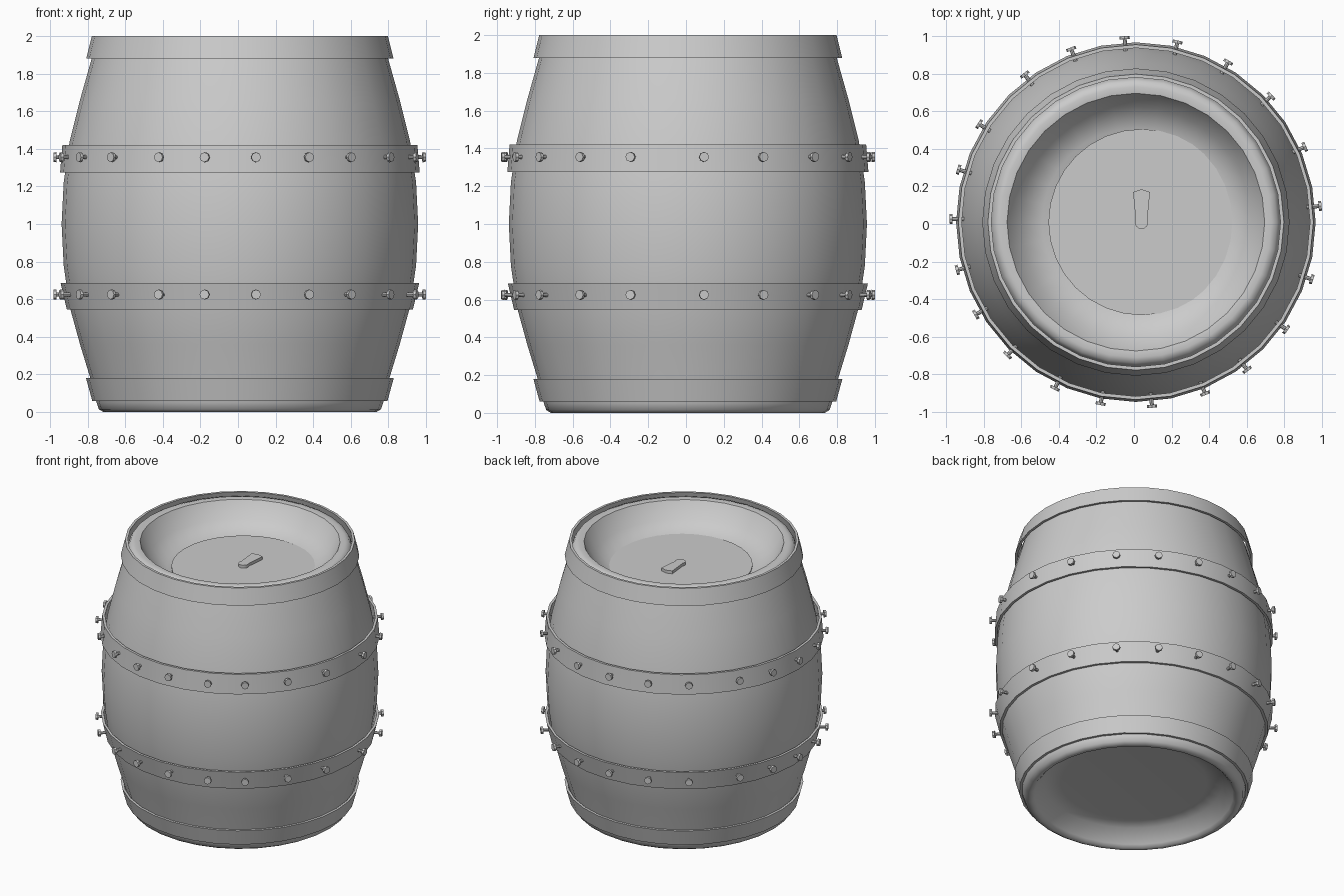
import bpy, bmesh
from math import sin, cos, pi, radians
from mathutils import Matrix, Vector

cube = bpy.data.objects.get("Cube")
if cube:
    bpy.data.objects.remove(cube)

CENTRE = Vector((0.01, 0.01, 0))
SIDES = 32

grey = bpy.data.materials.new("plain_grey")
grey.use_nodes = True
grey.diffuse_color = (0.6, 0.6, 0.6, 1)
grey.node_tree.nodes["Principled BSDF"].inputs["Base Color"].default_value = (0.6, 0.6, 0.6, 1)


def finish(name, bm, location, angle=40):
    bmesh.ops.recalc_face_normals(bm, faces=bm.faces)
    mesh = bpy.data.meshes.new(name)
    bm.to_mesh(mesh)
    bm.free()
    mesh.materials.append(grey)
    obj = bpy.data.objects.new(name, mesh)
    obj.location = location
    bpy.context.collection.objects.link(obj)
    bpy.ops.object.select_all(action='DESELECT')
    obj.select_set(True)
    bpy.context.view_layer.objects.active = obj
    bpy.ops.object.shade_smooth_by_angle(angle=radians(angle))
    return obj


def lathe(name, profile, location=CENTRE, closed=False, sides=SIDES, angle=40):
    """Revolve (radius, height) points; open profiles get capped ends."""
    bm = bmesh.new()
    rings = [[bm.verts.new((r * cos(2 * pi * i / sides), r * sin(2 * pi * i / sides), z))
              for i in range(sides)] for r, z in profile]
    pairs = list(zip(rings, rings[1:]))
    if closed:
        pairs.append((rings[-1], rings[0]))
    else:
        bm.faces.new(rings[0])
        bm.faces.new(rings[-1])
    for a, b in pairs:
        for i in range(sides):
            j = (i + 1) % sides
            bm.faces.new((a[i], a[j], b[j], b[i]))
    return finish(name, bm, location, angle)


# Barrel body: recessed base, bulging wall, rounded lip and dished top
lathe("barrel_body", [
    (0.5, 0.12), (0.61, 0.11), (0.68, 0.02), (0.70, 0.0), (0.725, 0.0), (0.75, 0.015),
    (0.762, 0.05), (0.795, 0.18), (0.85, 0.36), (0.905, 0.56), (0.937, 0.78),
    (0.948, 1.0), (0.937, 1.22), (0.905, 1.44), (0.85, 1.66), (0.788, 1.88),
    (0.765, 1.955), (0.75, 1.98), (0.72, 1.99), (0.685, 1.985),
    (0.615, 1.87), (0.5, 1.80)], angle=50)

# Metal hoops: thin conical bands (lower radius, lower z, upper radius, upper z)
hoops = {
    "base_hoop": (0.785, 0.06, 0.818, 0.18),
    "lower_hoop": (0.92, 0.545, 0.953, 0.685),
    "upper_hoop": (0.956, 1.275, 0.944, 1.42),
    "top_hoop": (0.817, 1.88, 0.787, 2.0),
}
for name, (r0, z0, r1, z1) in hoops.items():
    t = 0.018
    lathe(name, [(r0 - t, z0), (r0, z0), (r1, z1), (r1 - t, z1)], closed=True)

# Rivets: stem and flat head, unevenly hammered in around the two middle hoops
angles = [93.5, 77, 60, 43, 24, 5, -18, -35.5, -53, -68, -85, -101, -116,
          -134, -150, -165, 179, 163.5, 148, 127, 110.5]


def rivets(name, z, r):
    bm = bmesh.new()
    for a in angles:
        spin = Matrix.Rotation(radians(a), 4, 'Z')
        for radius, start, end in ((0.011, r - 0.04, r + 0.035), (0.027, r + 0.03, r + 0.046)):
            place = spin @ Matrix.Translation(((start + end) / 2, 0, z)) @ Matrix.Rotation(pi / 2, 4, 'Y')
            bmesh.ops.create_cone(bm, cap_ends=True, segments=8, radius1=radius,
                                  radius2=radius * 0.95, depth=end - start, matrix=place)
    finish(name, bm, CENTRE)


rivets("lower_rivets", 0.625, 0.945)
rivets("upper_rivets", 1.355, 0.945)

# Lid disc set into the dished top
lathe("lid", [(0.495, 1.79), (0.495, 1.808)], location=Vector((0.04, 0.01, 0)), angle=30)

# Small latch plate: round end with a flaring, slightly crowned tab
outline = [(0.036 * cos(a), 0.036 * sin(a)) for a in
           (radians(150 + 240 * i / 10) for i in range(11))]
outline += [(0.045, 0.16), (0.03, 0.165), (0, 0.175), (-0.03, 0.165), (-0.045, 0.16)]
bm = bmesh.new()
base = bm.faces.new([bm.verts.new((x, y, 1.8)) for x, y in outline])
top = bmesh.ops.extrude_face_region(bm, geom=[base])
bmesh.ops.translate(bm, vec=(0, 0, 0.03),
                    verts=[v for v in top["geom"] if isinstance(v, bmesh.types.BMVert)])
finish("latch_plate", bm, Vector((0.04, 0.01, 0)))
